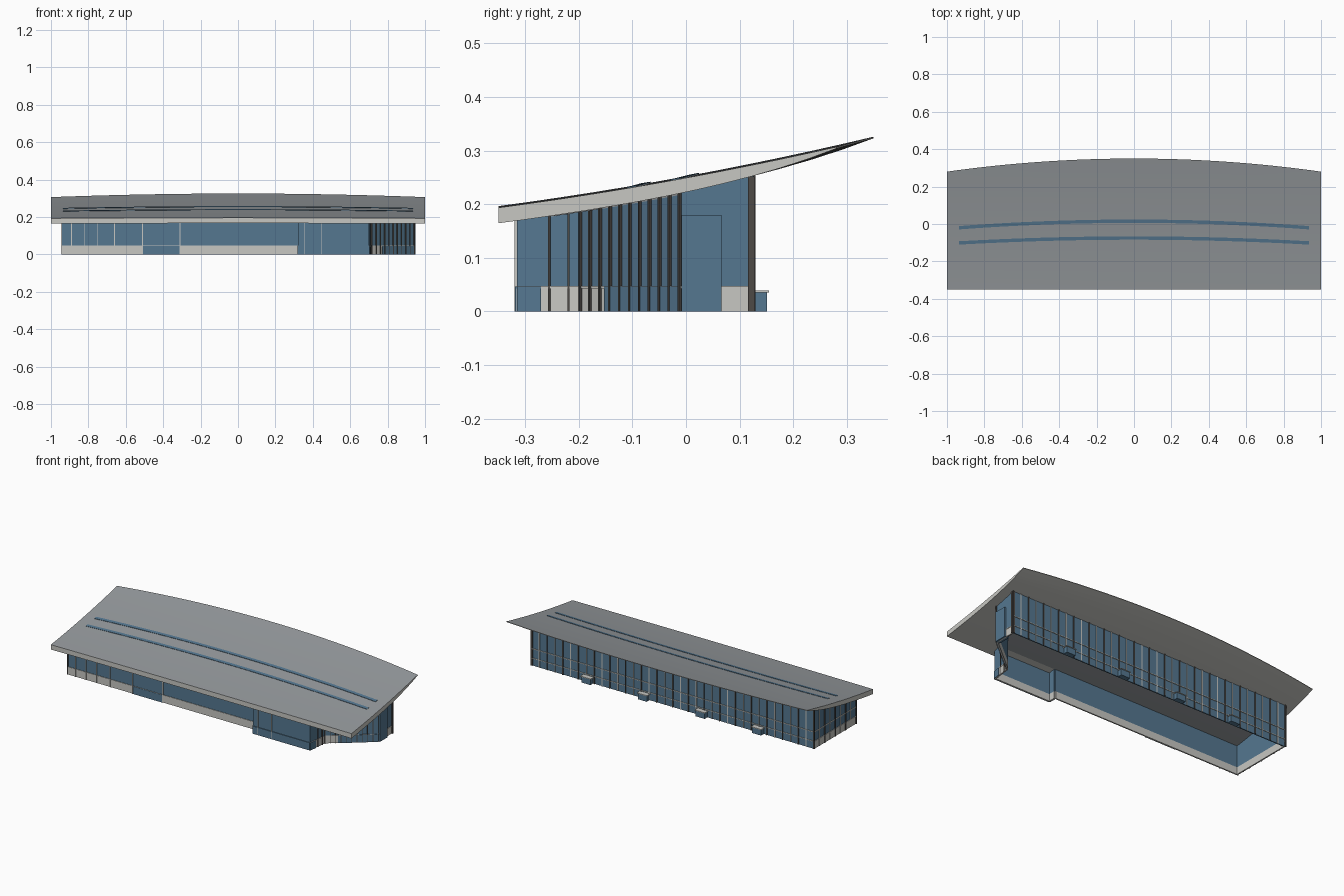
import bpy, bmesh
from mathutils import Vector

if "Cube" in bpy.data.objects:
    bpy.data.objects.remove(bpy.data.objects["Cube"])


def material(name, rgb):
    m = bpy.data.materials.new(name)
    m.use_nodes = True
    m.diffuse_color = (*rgb, 1)
    m.node_tree.nodes["Principled BSDF"].inputs["Base Color"].default_value = (*rgb, 1)
    return m


ROOF = material("roof grey", (0.30, 0.32, 0.335))
STONE = material("pale stone", (0.57, 0.57, 0.54))
GLASS = material("blue glass", (0.09, 0.185, 0.28))
DARK = material("dark frame", (0.075, 0.068, 0.062))


# Roof shape: a rising curve with a bowed, thin back edge
def back_edge(x):
    return 0.35 - 0.07 * x * x


def top(x, y):
    return 0.252 + 0.185 * y + 0.075 * y * y - 0.003 * x * x


def under(x, y):
    t = (y + 0.35) / (back_edge(x) + 0.35)
    return top(x, y) - 0.003 - 0.026 * (1 - t ** 4)


def finish(name, bm, mats):
    bmesh.ops.recalc_face_normals(bm, faces=bm.faces)
    mesh = bpy.data.meshes.new(name)
    bm.to_mesh(mesh)
    bm.free()
    for m in mats:
        mesh.materials.append(m)
    ob = bpy.data.objects.new(name, mesh)
    bpy.context.collection.objects.link(ob)
    return ob


def loft(bm, rings):
    """Join equal vertex rings into a closed solid."""
    rings = [[bm.verts.new(p) for p in r] for r in rings]
    n = len(rings[0])
    for r, s in zip(rings, rings[1:]):
        for i in range(n):
            bm.faces.new((r[i], r[(i + 1) % n], s[(i + 1) % n], s[i]))
    bm.faces.new(rings[0])
    bm.faces.new(rings[-1][::-1])


def slab(name, x0, x1, y0, y1, z_low, z_high, mats, nx=32, ny=12):
    """Curved sheet between two edge functions and two height functions."""
    bm = bmesh.new()
    rings = []
    for i in range(nx + 1):
        x = x0 + (x1 - x0) * i / nx
        ys = [y0(x) + (y1(x) - y0(x)) * j / ny for j in range(ny + 1)]
        rings.append([(x, y, z_high(x, y)) for y in ys] + [(x, y, z_low(x, y)) for y in reversed(ys)])
    loft(bm, rings)
    ob = finish(name, bm, mats)
    if len(mats) > 1:  # upward faces first colour, the rest second
        for p in ob.data.polygons:
            p.material_index = 0 if p.normal.z > 0.5 else 1
    bpy.ops.object.select_all(action="DESELECT")
    ob.select_set(True)
    bpy.context.view_layer.objects.active = ob
    bpy.ops.object.shade_smooth_by_angle(angle=0.5)
    ob.select_set(False)
    return ob


def add_strip(bm, a, b, z0, z1, out, inn, n=1):
    """Upright strip along a plan line; z1 None reaches the roof."""
    a, b = Vector(a), Vector(b)
    d = (b - a).normalized()
    normal = Vector((d.y, -d.x))
    rings = []
    for i in range(n + 1):
        p = a.lerp(b, i / n)
        o, q = p + normal * out, p - normal * inn
        zo = under(*o) + 0.002 if z1 is None else z1
        zq = under(*q) + 0.002 if z1 is None else z1
        rings.append([(o.x, o.y, z0), (o.x, o.y, zo), (q.x, q.y, zq), (q.x, q.y, z0)])
    loft(bm, rings)


def strips(name, mat, items):
    bm = bmesh.new()
    for it in items:
        add_strip(bm, *it)
    return finish(name, bm, [mat])


def posts(a, b, ts, w=0.003, out=0.005):
    """Vertical bars at fractions ts along a wall."""
    a, b = Vector(a), Vector(b)
    d = (b - a).normalized() * w
    return [(a.lerp(b, t) - d, a.lerp(b, t) + d, 0, None, out, 0) for t in ts]


def box(name, lo, hi, mat):
    bm = bmesh.new()
    loft(bm, [[(x, lo[1], lo[2]), (x, hi[1], lo[2]), (x, hi[1], hi[2]), (x, lo[1], hi[2])]
              for x in (lo[0], hi[0])])
    return finish(name, bm, [mat])


# Roof
slab("roof", -1, 1, lambda x: -0.35, back_edge, under, top, [ROOF, STONE])

# Curved skylight strips
for k, (mid, bend) in enumerate([(0.015, 0.04), (-0.075, 0.03)]):
    slab(f"skylight_{k + 1}", -0.935, 0.935,
         lambda x: mid - bend * x * x - 0.009, lambda x: mid - bend * x * x + 0.009,
         lambda x, y: top(x, y) - 0.002, lambda x, y: top(x, y) + 0.002, [GLASS], 32, 1)

# Ceiling inside the walls
slab("ceiling", -0.935, 0.935,
     lambda x: -0.265 if x < 0.71 else -0.195 + (x - 0.715) * 0.82, lambda x: 0.12,
     lambda x, y: under(x, y) - 0.003, lambda x, y: under(x, y) + 0.002, [ROOF])

# Plan outline, anticlockwise
plan = [(-0.94, 0.125), (-0.94, -0.27), (0.32, -0.27), (0.32, -0.315),
        (0.7, -0.315), (0.715, -0.195), (0.94, -0.01), (0.94, 0.125)]
walls = list(zip(plan, plan[1:] + plan[:1]))
left_end, front, step, bay, bay_side, slant, right_end, back = walls

strips("glass_walls", GLASS, [(a, b, 0.043, None, 0, 0.006, 8) for a, b in walls[:-1]]
       + [(*back, 0, None, 0, 0.006, 8)])
strips("stone_plinth", STONE, [(a, b, 0, 0.043, 0.001, 0.007) for a, b in walls[:-1]])
strips("sill_rail", STONE, [(a, b, 0.043, 0.047, 0.003, 0) for a, b in walls if (a, b) != bay])

# Glazing that runs down over the plinth
slant_door = ((0.77, -0.15), slant[1])
strips("low_glazing", GLASS, [(*w, 0, 0.046, 0.004, 0) for w in (
    ((-0.51, -0.27), (-0.31, -0.27)), step, bay, ((0.7, -0.315), (0.7056, -0.27)), slant_door)])

# Front bars
front_bars = []
for x in (-0.89, -0.82, -0.75, -0.66, -0.51, -0.31):
    front_bars += posts(*front, [(x + 0.94) / 1.26], 0.002)
front_bars += posts(*bay, [0.09, 0.33], 0.002)
strips("front_bars", STONE, front_bars)

# Dark fins on the slanted corner and bay side
strips("corner_fins", DARK, posts(*slant, [i / 10 for i in range(11)], 0.002, 0.006)
       + posts(*bay_side, [0.5, 0.8], 0.002, 0.004))

# Bars on the back and left end, alternating dark and pale
n = 36
strips("back_dark_bars", DARK, posts(*back, [i / n for i in range(0, n + 1, 2)])
       + posts(*left_end, [i / 8 for i in range(0, 9, 2)]))
strips("back_pale_bars", STONE, posts(*back, [i / n for i in range(1, n, 2)], 0.0025, 0.003)
       + posts(*left_end, [i / 8 for i in range(1, 8, 2)], 0.0025, 0.003))
strips("back_rail", STONE, [(*back, 0.1, 0.104, 0.004, 0), (*left_end, 0.1, 0.104, 0.004, 0)])

# Right end porch and corner column
box("end_porch", (0.92, -0.008, 0), (0.95, 0.066, 0.18), GLASS)
box("corner_column", (0.93, 0.116, 0), (0.946, 0.128, 0.252), DARK)

# Four small back porches
for k, x in enumerate((0.56, 0.185, -0.2, -0.575)):
    box(f"back_porch_{k + 1}", (x - 0.03, 0.12, 0), (x + 0.03, 0.151, 0.035), GLASS)
    box(f"back_porch_lid_{k + 1}", (x - 0.034, 0.12, 0.035), (x + 0.034, 0.155, 0.039), STONE)
